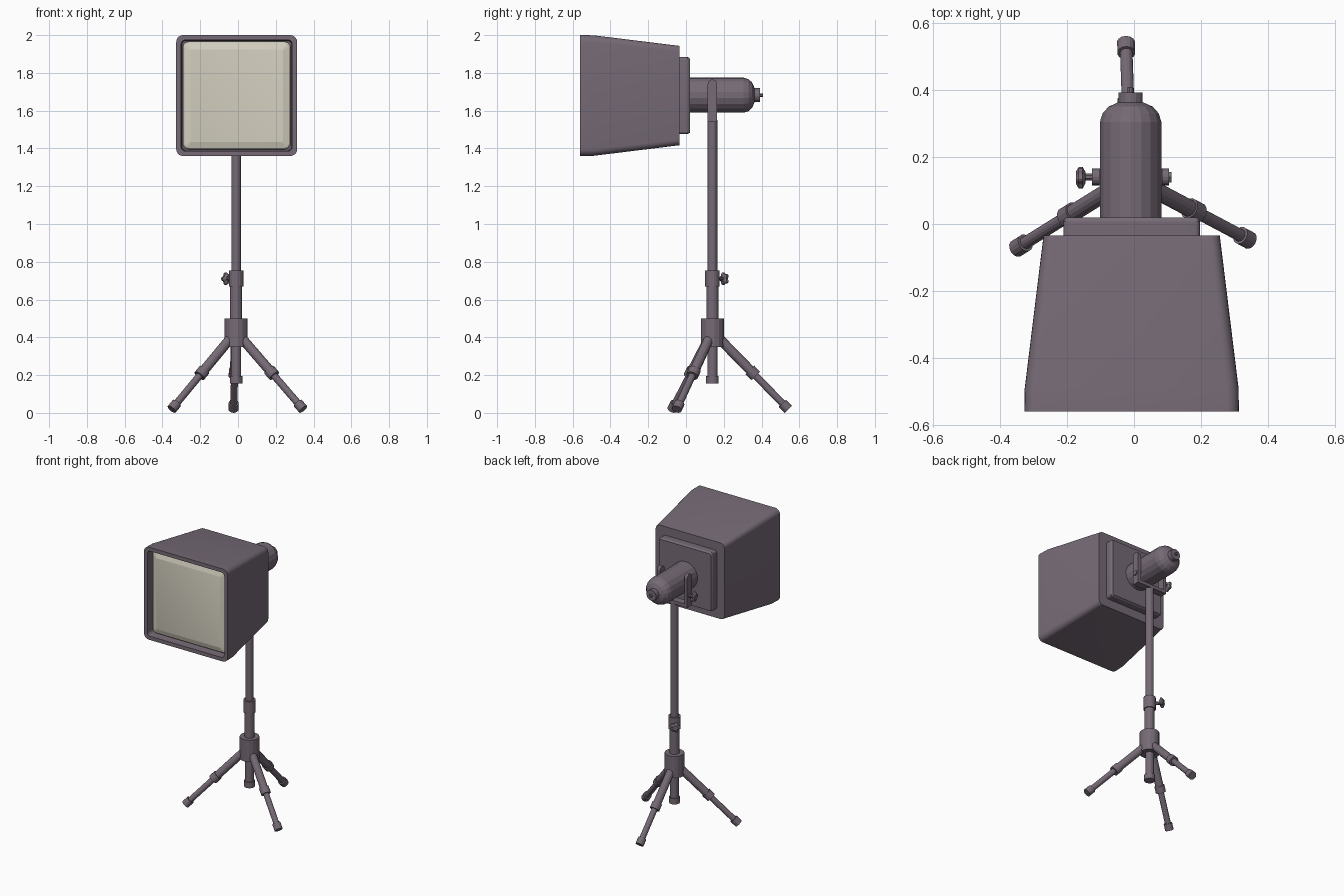
import bpy, bmesh
from math import sin, cos, pi, radians
from mathutils import Vector

cube = bpy.data.objects.get("Cube")
if cube:
    bpy.data.objects.remove(cube, do_unlink=True)


def material(name, rgb):
    m = bpy.data.materials.new(name)
    m.use_nodes = True
    m.diffuse_color = (*rgb, 1)
    m.node_tree.nodes["Principled BSDF"].inputs["Base Color"].default_value = (*rgb, 1)
    return m


BODY = material("purple grey", (0.18, 0.145, 0.18))
CREAM = material("cream diffuser", (0.66, 0.63, 0.53))


def loft(name, rings, mat, smooth=None):
    """Skin a list of point rings and close both ends."""
    bm = bmesh.new()
    loops = [[bm.verts.new(p) for p in ring] for ring in rings]
    n = len(loops[0])
    for a, b in zip(loops, loops[1:]):
        for i in range(n):
            j = (i + 1) % n
            bm.faces.new((a[i], a[j], b[j], b[i]))
    bm.faces.new(loops[0][::-1])
    bm.faces.new(loops[-1])
    bmesh.ops.recalc_face_normals(bm, faces=bm.faces)
    me = bpy.data.meshes.new(name)
    bm.to_mesh(me)
    bm.free()
    me.materials.append(mat)
    ob = bpy.data.objects.new(name, me)
    bpy.context.collection.objects.link(ob)
    if smooth:
        bpy.ops.object.select_all(action='DESELECT')
        ob.select_set(True)
        bpy.context.view_layer.objects.active = ob
        bpy.ops.object.shade_smooth_by_angle(angle=radians(smooth))
    return ob


def lathe(name, start, direction, profile, sides=14, lobes=0):
    """Turn (distance, radius) pairs about an axis; lobes scallop the rim."""
    start = Vector(start)
    q = Vector(direction).to_track_quat('Z', 'Y')
    rings = []
    for t, r in profile:
        ring = []
        for i in range(sides):
            a = 2 * pi * (i + 0.5) / sides
            k = r * (1 + 0.16 * cos(lobes * a)) if lobes else r
            ring.append(start + q @ Vector((k * cos(a), k * sin(a), t)))
        rings.append(ring)
    return loft(name, rings, BODY)


HX, HZ = -0.007, 1.68      # centre of the lamp head
PX, PY = -0.01, 0.14       # axis of the stand


def square(y, half, corner, seg=5):
    pts = []
    for c in range(4):
        base = c * pi / 2
        sx = 1 if c in (0, 3) else -1
        sz = 1 if c < 2 else -1
        for i in range(seg + 1):
            a = base + i * pi / 2 / seg
            pts.append((HX + sx * (half - corner) + corner * cos(a), y,
                        HZ + sz * (half - corner) + corner * sin(a)))
    return pts


def square_loft(name, rows, mat, smooth=35):
    return loft(name, [square(*row) for row in rows], mat, smooth)


# Lamp hood: tapered shell with a recessed front
square_loft("hood", [(-0.035, 0.263, 0.03), (-0.49, 0.319, 0.036), (-0.56, 0.32, 0.036),
                     (-0.56, 0.294, 0.022), (-0.49, 0.29, 0.022)], BODY)
# Diffuser with a chamfered border
square_loft("diffuser", [(-0.48, 0.285, 0.03), (-0.515, 0.285, 0.03), (-0.525, 0.277, 0.025),
                         (-0.535, 0.245, 0.008)], CREAM, 15)
# Mounting plate behind the hood
square_loft("back_plate", [(-0.04, 0.204, 0.015), (0.008, 0.204, 0.015),
                           (0.02, 0.197, 0.012)], BODY, 30)

# Lamp housing with rounded end, socket and pin
lathe("lamp_housing", (PX, 0, 1.682), (0, 1, 0),
      [(0.01, 0.093), (0.305, 0.093), (0.33, 0.085), (0.35, 0.067), (0.362, 0.04)], 18)
lathe("rear_socket", (PX, 0.355, 1.682), (0, 1, 0), [(0, 0.037), (0.038, 0.037)])
lathe("rear_pin", (PX, 0.39, 1.682), (0, 1, 0), [(0, 0.01), (0.018, 0.01)], 8)


# Yoke: two round-topped arms joined by a base
def yoke_arm(name, x):
    w, top = 0.025, 1.74
    outline = [(-w, 1.54), (w, 1.54)]
    outline += [(w * cos(a * pi / 8), top + w * sin(a * pi / 8)) for a in range(9)]
    loft(name, [[(x + s, PY + y, z) for y, z in outline] for s in (-0.011, 0.011)], BODY)


for side, x in (("left", PX + 0.104), ("right", PX - 0.104)):
    yoke_arm(side + "_yoke_arm", x)
loft("yoke_base", [[(PX + sx * 0.1, PY + sy * 0.025, z)
                    for sx, sy in ((-1, -1), (1, -1), (1, 1), (-1, 1))]
                   for z in (1.54, 1.562)], BODY)


def knob(name, start, direction, stem):
    lathe(name + "_stem", start, direction, [(0, 0.011), (stem + 0.01, 0.011)], 8)
    lathe(name, start, direction,
          [(stem, 0.016), (stem + 0.008, 0.03), (stem + 0.02, 0.03), (stem + 0.028, 0.018)],
          30, 5)


knob("yoke_knob", (PX - 0.11, PY, 1.615), (-1, 0, 0), 0.025)
lathe("yoke_nut", (PX + 0.11, PY, 1.615), (1, 0, 0), [(0, 0.018), (0.012, 0.018)], 6)

# Stand: pole, sleeve, clamp collar, hub and centre post
for name, low, high, radius in (("upper_pole", 0.7, 1.55, 0.026),
                                ("lower_pole", 0.45, 0.7, 0.032),
                                ("clamp_collar", 0.67, 0.755, 0.039),
                                ("hub", 0.35, 0.5, 0.062),
                                ("centre_post", 0.16, 0.36, 0.027),
                                ("post_cap", 0.155, 0.195, 0.034)):
    lathe(name, (PX, PY, low), (0, 0, 1), [(0, radius), (high - low, radius)], 16)
knob("clamp_knob", (PX, PY, 0.71), (-0.62, 0.78, 0), 0.065)

# Three telescopic legs with a knee collar and foot
for i in range(3):
    a = radians(92 + 120 * i)
    out = Vector((cos(a), sin(a), 0))
    top = Vector((PX, PY, 0.405)) + out * 0.025
    end = Vector((PX, PY, 0.019)) + out * 0.402
    d = end - top
    length = d.length
    knee = 0.5 * length
    for part, t0, t1, r in (("upper", 0, knee, 0.026),
                            ("lower", knee, length - 0.01, 0.019),
                            ("knee", knee - 0.022, knee + 0.022, 0.032),
                            ("foot", length - 0.045, length, 0.027)):
        lathe(f"leg_{i + 1}_{part}", top, d, [(t0, r), (t1, r)], 14)
